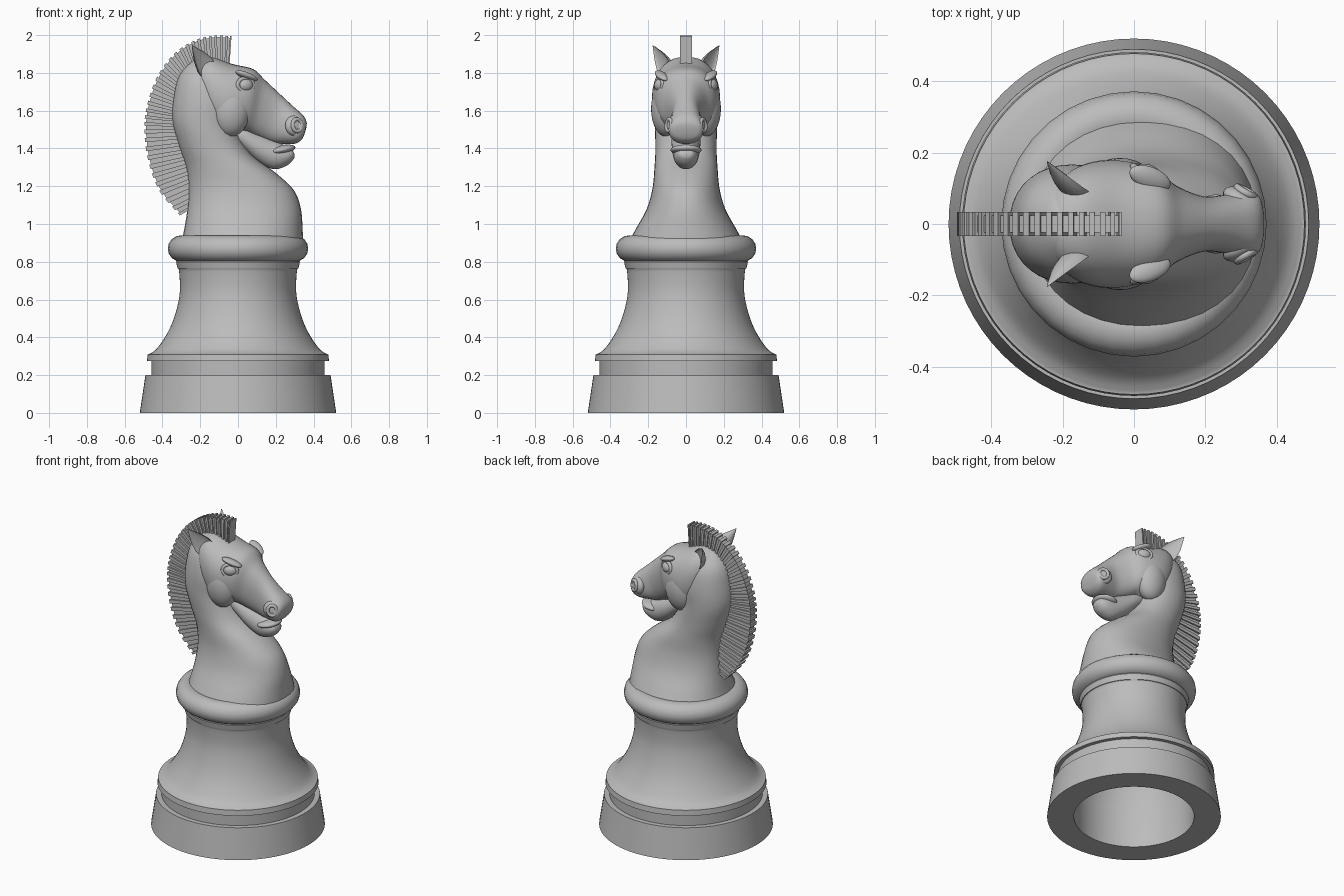
import bpy, bmesh, math
from mathutils import Vector, Matrix

if "Cube" in bpy.data.objects:
    bpy.data.objects.remove(bpy.data.objects["Cube"], do_unlink=True)

grey = bpy.data.materials.new("stone grey")
grey.use_nodes = True
grey.diffuse_color = (0.5, 0.5, 0.5, 1)
grey.node_tree.nodes["Principled BSDF"].inputs["Base Color"].default_value = (0.5, 0.5, 0.5, 1)


def finish(bm, name, angle=35):
    """Turn a bmesh into a smooth shaded object with sharp creases."""
    bmesh.ops.recalc_face_normals(bm, faces=bm.faces)
    for face in bm.faces:
        face.smooth = True
    for edge in bm.edges:
        edge.smooth = edge.calc_face_angle(0) < math.radians(angle)
    mesh = bpy.data.meshes.new(name)
    bm.to_mesh(mesh)
    bm.free()
    mesh.materials.append(grey)
    obj = bpy.data.objects.new(name, mesh)
    bpy.context.collection.objects.link(obj)
    return obj


def smooth_path(points, steps):
    """Catmull-Rom samples through tuples of any length."""
    pts = [points[0], *points, points[-1]]
    out = []
    for a, b, c, d in zip(pts, pts[1:], pts[2:], pts[3:]):
        for i in range(steps):
            t = i / steps
            out.append([0.5 * (2 * q + (r - p) * t + (2 * p - 5 * q + 4 * r - s) * t * t
                               + (3 * q - p - 3 * r + s) * t ** 3)
                        for p, q, r, s in zip(a, b, c, d)])
    return out + [list(points[-1])]


def skin(bm, rings, caps=True):
    loops = [[bm.verts.new(p) for p in ring] for ring in rings]
    n = len(loops[0])
    for a, b in zip(loops, loops[1:]):
        for i in range(n):
            j = (i + 1) % n
            bm.faces.new((a[i], a[j], b[j], b[i]))
    if caps:
        bm.faces.new(loops[0])
        bm.faces.new(loops[-1])


def lathe(name, profile, segments, closed=False):
    bm = bmesh.new()
    turns = [math.tau * i / segments for i in range(segments)]
    rings = [[(r * math.cos(t), r * math.sin(t), z) for t in turns] for r, z in profile]
    skin(bm, rings + rings[:1] if closed else rings, not closed)
    bmesh.ops.remove_doubles(bm, verts=bm.verts, dist=0.0001)
    return finish(bm, name)


def body(name, sections, steps=5, power=1.0, segments=36):
    """Skin oval sections given as two opposite outline points and a half width."""
    bm = bmesh.new()
    rings = []
    for ax, az, bx, bz, w in smooth_path(sections, steps):
        a, b = Vector((ax, 0, az)), Vector((bx, 0, bz))
        ring = []
        for i in range(segments):
            t = math.tau * i / segments
            c, s = (math.copysign(abs(f) ** power, f) for f in (math.cos(t), math.sin(t)))
            ring.append((a + b) / 2 + (a - b) / 2 * c + Vector((0, w * s, 0)))
        rings.append(ring)
    skin(bm, rings)
    return finish(bm, name, 50)


def frame(loc, normal, up):
    """Matrix whose z follows normal and whose y leans toward up."""
    z = Vector(normal).normalized()
    x = Vector(up).cross(z).normalized()
    m = Matrix((x, z.cross(x), z)).transposed().to_4x4()
    m.translation = loc
    return m


def ellipsoid(name, matrix, size):
    bm = bmesh.new()
    bmesh.ops.create_uvsphere(bm, u_segments=24, v_segments=14, radius=1,
                              matrix=matrix @ Matrix.Diagonal((*size, 1)))
    return finish(bm, name, 60)


def oval_ring(name, matrix, rx, ry, thick):
    bm = bmesh.new()
    rings = []
    for i in range(24):
        t = math.tau * i / 24
        rings.append([matrix @ Vector(((rx + thick * math.cos(u)) * math.cos(t),
                                       (ry + thick * math.cos(u)) * math.sin(t),
                                       thick * math.sin(u)))
                      for u in (math.tau * k / 8 for k in range(8))])
    skin(bm, rings + rings[:1], False)
    bmesh.ops.remove_doubles(bm, verts=bm.verts, dist=0.0001)
    return finish(bm, name, 60)


# Hollow pedestal: plinth, groove, lip and flared column
column = smooth_path([(0.475, 0.31), (0.43, 0.34), (0.37, 0.43), (0.33, 0.53),
                      (0.308, 0.64), (0.312, 0.75), (0.32, 0.765)], 4)
lathe("pedestal", [(0.25, 0.76), (0.27, 0.6), (0.33, 0.4), (0.36, 0.25), (0.36, 0),
                   (0.52, 0), (0.49, 0.2), (0.458, 0.2), (0.458, 0.275), (0.482, 0.275),
                   (0.478, 0.31)] + column + [(0.328, 0.8), (0.3, 0.86)], 72)

# Rounded collar
rim = [(0.3 + 0.072 * math.cos(t), 0.87 + 0.07 * math.sin(t))
       for t in (math.tau * i / 16 for i in range(16))]
lathe("collar", rim, 36, True)
lathe("collar_top", [(0.31, 0.88), (0.31, 0.935)], 36)

# Neck and chest: back point, front point, half width
body("neck", [(-0.3, 0.91, 0.345, 0.91, 0.3), (-0.285, 0.97, 0.342, 0.97, 0.268),
              (-0.268, 1.08, 0.333, 1.08, 0.208), (-0.262, 1.19, 0.295, 1.18, 0.178),
              (-0.275, 1.3, 0.2, 1.27, 0.168), (-0.315, 1.42, 0.07, 1.37, 0.162),
              (-0.348, 1.55, 0, 1.5, 0.165), (-0.34, 1.68, 0, 1.62, 0.165),
              (-0.31, 1.79, -0.04, 1.74, 0.14), (-0.24, 1.865, -0.1, 1.82, 0.08),
              (-0.19, 1.88, -0.15, 1.85, 0.02)], power=0.93)

# Head from skull to muzzle
body("head", [(-0.27, 1.79, -0.2, 1.65, 0.05), (-0.235, 1.86, -0.165, 1.56, 0.125),
              (-0.15, 1.885, -0.125, 1.505, 0.168), (-0.03, 1.847, -0.06, 1.465, 0.18),
              (0.08, 1.82, 0.03, 1.485, 0.155), (0.14, 1.765, 0.09, 1.462, 0.108),
              (0.22, 1.69, 0.165, 1.435, 0.078), (0.29, 1.625, 0.23, 1.425, 0.083),
              (0.345, 1.575, 0.3, 1.425, 0.092), (0.363, 1.54, 0.335, 1.445, 0.075),
              (0.362, 1.51, 0.35, 1.47, 0.03)], power=0.88)

# Lower jaw and throat web
body("lower_jaw", [(-0.06, 1.53, -0.05, 1.45, 0.06), (0.02, 1.53, 0.03, 1.39, 0.075),
                   (0.1, 1.49, 0.11, 1.325, 0.075), (0.18, 1.45, 0.19, 1.29, 0.068),
                   (0.24, 1.42, 0.26, 1.31, 0.06), (0.28, 1.4, 0.295, 1.345, 0.04),
                   (0.29, 1.39, 0.3, 1.37, 0.015)])
ellipsoid("lower_lip", frame((0.23, 0, 1.392), (-0.2, 0, 1), (0, 1, 0)), (0.075, 0.083, 0.025))

# Paired features of the face
for side, s in (("left", 1), ("right", -1)):
    up = (0, 0, 1)
    ellipsoid(side + "_cheek", frame((-0.04, s * 0.105, 1.61), (0, s, 0), up), (0.105, 0.148, 0.08))
    look = (0.45, s, 0.1)
    ellipsoid(side + "_eye", frame((0.04, s * 0.138, 1.735), look, up), (0.042, 0.034, 0.028))
    oval_ring(side + "_eyelid", frame((0.04, s * 0.142, 1.736), look, up), 0.045, 0.036, 0.011)
    ellipsoid(side + "_brow", frame((0.045, s * 0.128, 1.785), look, (0.4, 0, 1)), (0.065, 0.018, 0.032))
    flare = (0.55, s, 0.1)
    ellipsoid(side + "_nostril_bulge", frame((0.3, s * 0.068, 1.52), flare, up), (0.055, 0.055, 0.03))
    oval_ring(side + "_nostril", frame((0.313, s * 0.09, 1.523), flare, up), 0.027, 0.032, 0.011)
    # Cupped ear
    base, tip = Vector((-0.145, s * 0.105, 1.8)), Vector((-0.243, s * 0.176, 1.945))
    place = frame(base, tip - base, (0.6, s * 0.8, 0))
    length = (tip - base).length
    bm = bmesh.new()
    rings = []
    for h, r in smooth_path([(0, 0.052), (0.25, 0.056), (0.55, 0.042), (0.82, 0.019), (1, 0.002)], 3):
        ring = []
        for i in range(20):
            t = math.tau * i / 20
            y = math.sin(t)
            ring.append(place @ Vector((r * math.cos(t), r * y * (0.85 if y < 0 else -0.3), h * length)))
        rings.append(ring)
    skin(bm, rings)
    finish(bm, side + "_ear")

# Ridged mane: outer and inner edge points of a curved strip
mane = smooth_path([(-0.035, 1.985, -0.045, 1.84), (-0.125, 1.988, -0.12, 1.84),
                    (-0.23, 1.962, -0.2, 1.82), (-0.335, 1.892, -0.25, 1.77),
                    (-0.42, 1.775, -0.29, 1.69), (-0.472, 1.63, -0.31, 1.59),
                    (-0.487, 1.5, -0.3, 1.5), (-0.467, 1.34, -0.26, 1.38),
                    (-0.408, 1.18, -0.23, 1.25), (-0.3, 1.05, -0.23, 1.09)], 14)


def strip(bm, part, half, grow):
    rings = []
    for ox, oz, ix, iz in part:
        outer, inner = Vector((ox, 0, oz)), Vector((ix, 0, iz))
        outer += (outer - inner).normalized() * grow
        y = Vector((0, half, 0))
        rings.append([outer + y, outer - y, inner - y, inner + y])
    skin(bm, rings)


bm = bmesh.new()
strip(bm, mane, 0.024, 0)
for k in range(0, len(mane) - 2, 4):
    strip(bm, mane[k:k + 3], 0.033, 0.009)
finish(bm, "mane", 30)
